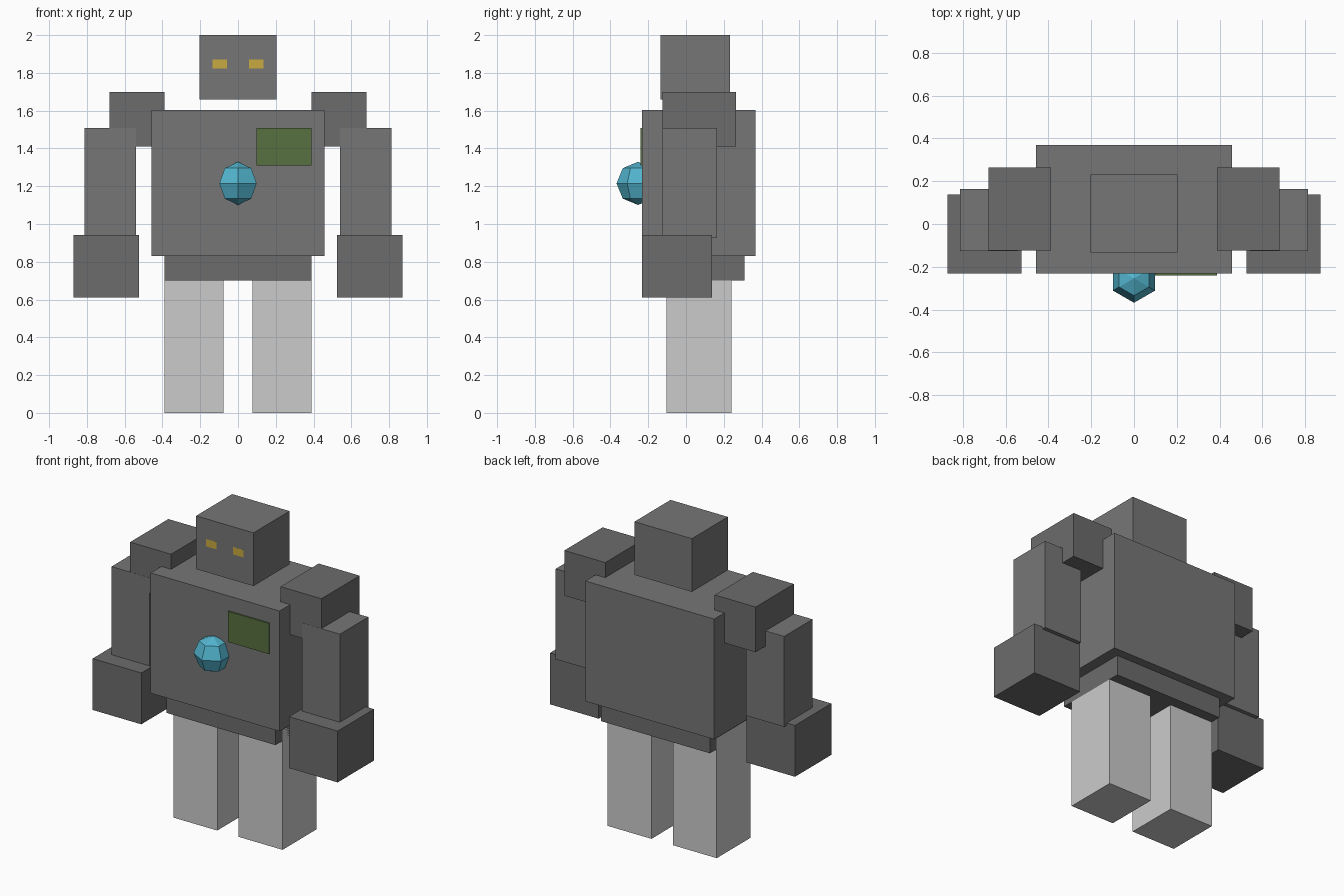
import bpy
import bmesh
from mathutils import Vector

if "Cube" in bpy.data.objects:
    bpy.data.objects.remove(bpy.data.objects["Cube"])


def material(name, rgb):
    mat = bpy.data.materials.new(name)
    mat.diffuse_color = (*rgb, 1.0)
    mat.use_nodes = True
    mat.node_tree.nodes["Principled BSDF"].inputs["Base Color"].default_value = mat.diffuse_color
    return mat


def finish(name, bm, mat=None):
    mesh = bpy.data.meshes.new(name)
    bm.to_mesh(mesh)
    bm.free()
    obj = bpy.data.objects.new(name, mesh)
    bpy.context.collection.objects.link(obj)
    if mat:
        mesh.materials.append(mat)
    return obj


def box(name, x, y, z, mat=None):
    """Box spanning the given (min, max) range on each axis."""
    bm = bmesh.new()
    bmesh.ops.create_cube(bm, size=1)
    lo, hi = Vector((x[0], y[0], z[0])), Vector((x[1], y[1], z[1]))
    bmesh.ops.scale(bm, vec=hi - lo, verts=bm.verts)
    bmesh.ops.translate(bm, vec=(lo + hi) / 2, verts=bm.verts)
    return finish(name, bm, mat)


def box_pair(name, x, y, z, mat=None):
    """Right-hand box mirrored across x = 0."""
    obj = box(name, x, y, z, mat)
    obj.modifiers.new("mirror", 'MIRROR').use_axis[0] = True
    return obj


iron = material("iron_grey", (0.183, 0.183, 0.183))
dark = material("dark_grey", (0.150, 0.150, 0.150))
amber = material("amber", (0.58, 0.40, 0.05))
green = material("dark_green", (0.097, 0.162, 0.05))
blue = material("core_blue", (0.085, 0.46, 0.62))

# Head, torso and hips
box("head", (-0.204, 0.204), (-0.134, 0.232), (1.658, 2.0), iron)
box("torso", (-0.458, 0.458), (-0.232, 0.368), (0.83, 1.603), iron)
box("hips", (-0.388, 0.388), (-0.173, 0.311), (0.70, 0.84), dark)

# Limbs, in mirrored pairs
box_pair("shoulders", (0.389, 0.68), (-0.124, 0.264), (1.41, 1.70), dark)
box_pair("arms", (0.541, 0.812), (-0.125, 0.163), (0.927, 1.508), iron)
box_pair("hands", (0.525, 0.871), (-0.232, 0.137), (0.612, 0.942), dark)
box_pair("legs", (0.076, 0.388), (-0.102, 0.242), (0.0, 0.77))

# Eyes, almost flush with the face
box_pair("eyes", (0.058, 0.134), (-0.1343, -0.11), (1.823, 1.871), amber)

# Chest plate
box("chest_plate", (0.098, 0.388), (-0.241, -0.22), (1.311, 1.508), green)

# Six-sided gem half sunk in the chest
bm = bmesh.new()
bmesh.ops.create_uvsphere(bm, u_segments=6, v_segments=4, radius=0.114)
bmesh.ops.translate(bm, vec=(0, -0.254, 1.215), verts=bm.verts)
finish("chest_gem", bm, blue)
